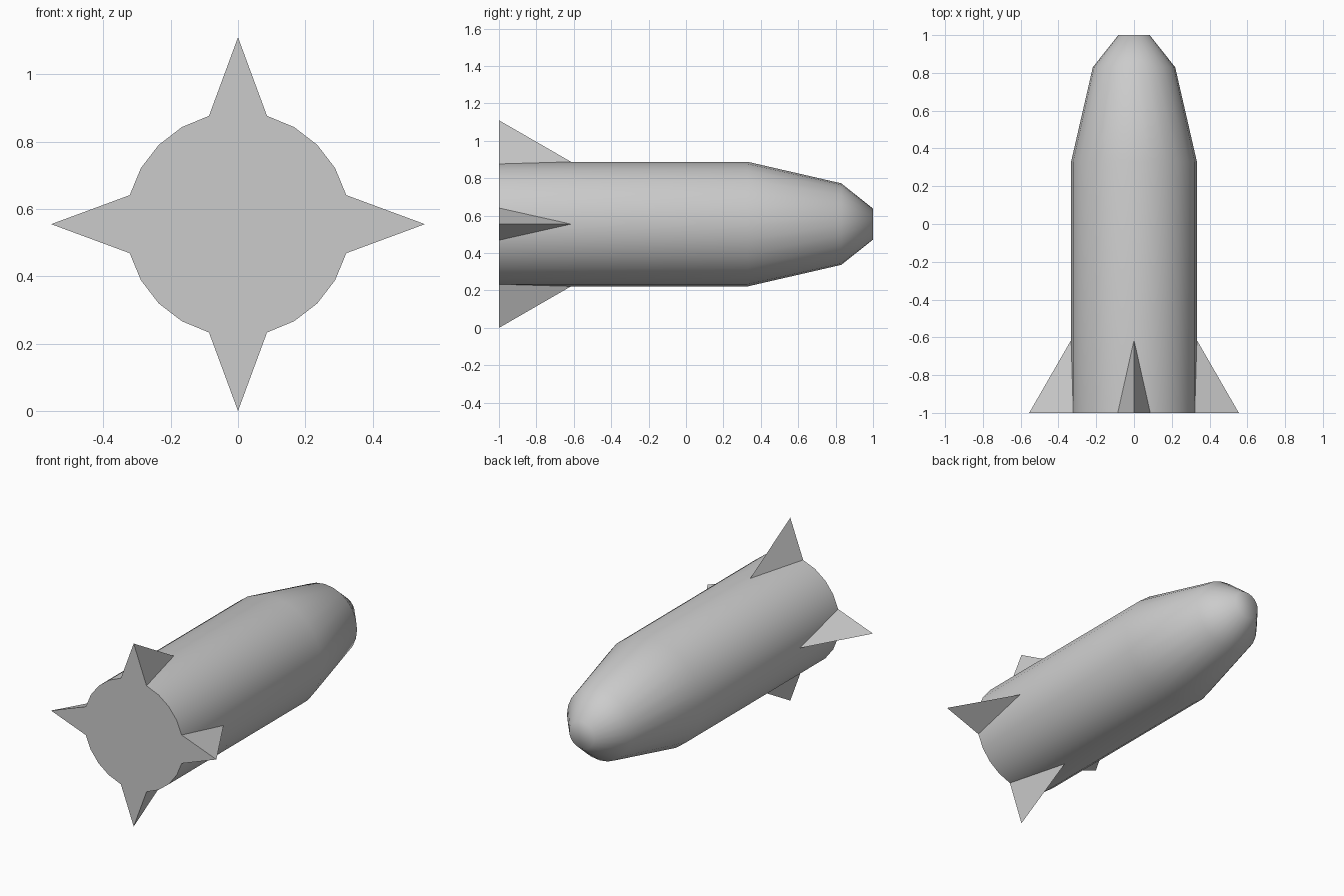
import bpy, bmesh
from math import sin, cos, pi, radians

if "Cube" in bpy.data.objects:
    bpy.data.objects.remove(bpy.data.objects["Cube"])

SIDES = 24
TIP = 0.555            # fin tip radius, also height of the axis
R = 0.333              # hull radius
PROFILE = [(-1.0, R), (0.33, R), (0.83, 0.218), (1.0, 0.083)]  # (y, radius)


def polar(r, a, y):
    return (r * cos(a), y, TIP + r * sin(a))


def make_object(name, bm):
    bmesh.ops.recalc_face_normals(bm, faces=bm.faces)
    mesh = bpy.data.meshes.new(name)
    bm.to_mesh(mesh)
    bm.free()
    obj = bpy.data.objects.new(name, mesh)
    bpy.context.collection.objects.link(obj)
    return obj


# Hull: profile turned around the y axis, capped at tail and nose
bm = bmesh.new()
rings = [[bm.verts.new(polar(r, 2 * pi * i / SIDES, y)) for i in range(SIDES)]
         for y, r in PROFILE]
for a, b in zip(rings, rings[1:]):
    for i in range(SIDES):
        j = (i + 1) % SIDES
        bm.faces.new((a[i], a[j], b[j], b[i]))
bm.faces.new(rings[0])
bm.faces.new(rings[-1])
hull = make_object("hull", bm)
bpy.context.view_layer.objects.active = hull
hull.select_set(True)
bpy.ops.object.shade_smooth_by_angle(angle=radians(60))

# Four wedge fins, each spanning two hull sides at the tail
step = 2 * pi / SIDES
for k, name in enumerate(("right", "top", "left", "bottom")):
    a = k * pi / 2
    bm = bmesh.new()
    front, tip, left, right, root = [bm.verts.new(p) for p in (
        polar(R, a, -0.615), polar(TIP, a, -1), polar(R, a + step, -1),
        polar(R, a - step, -1), polar(R, a, -1))]
    for f in ((front, tip, left), (front, right, tip),
              (tip, root, left), (tip, right, root),
              (front, left, root), (front, root, right)):
        bm.faces.new(f)
    make_object(name + "_fin", bm)
